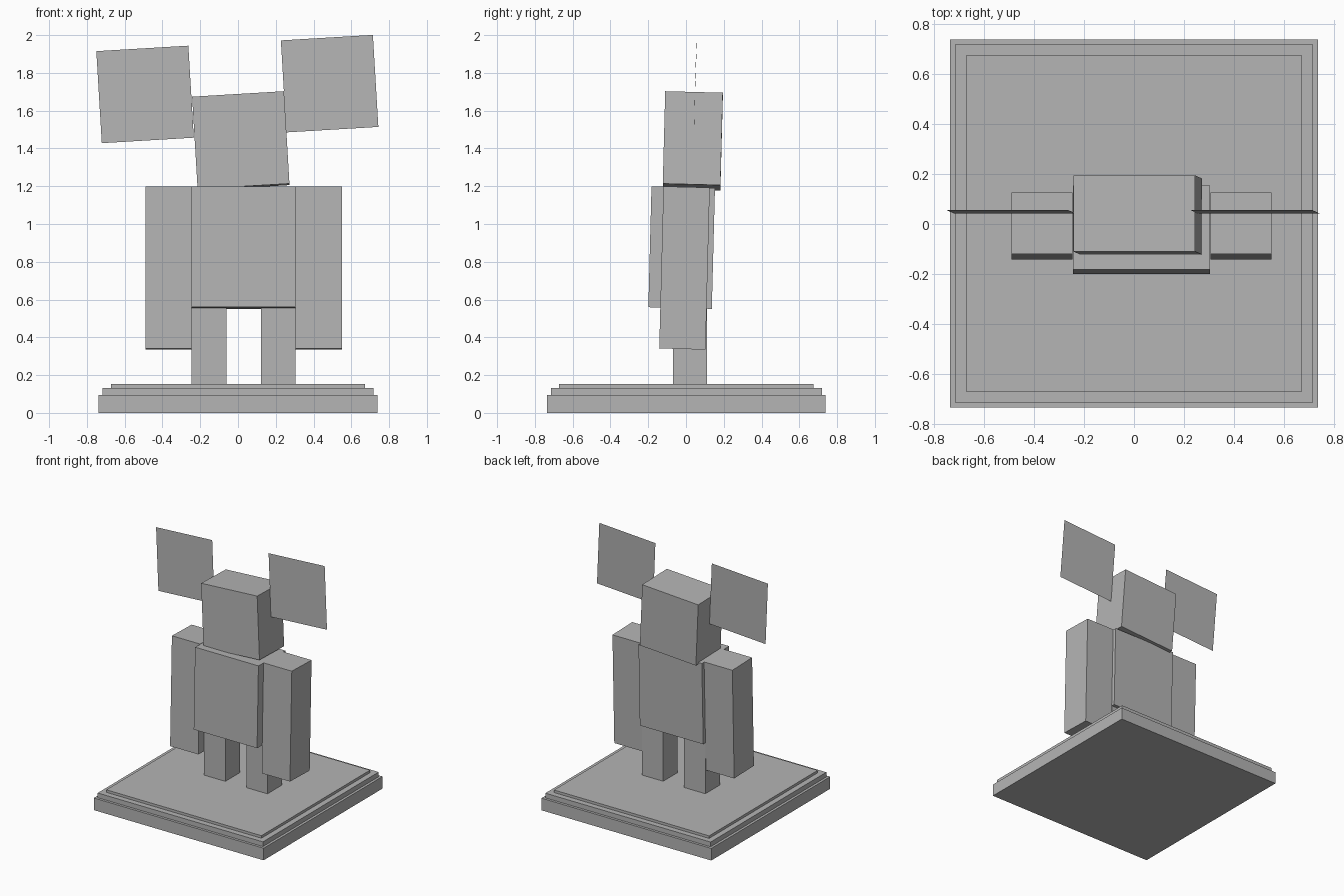
import bpy
from math import radians

cube = bpy.data.objects.get("Cube")
if cube:
    bpy.data.objects.remove(cube, do_unlink=True)

# One plain grey for everything
grey = bpy.data.materials.new("plain_grey")
grey.use_nodes = True
GREY = (0.46, 0.46, 0.46, 1)
grey.diffuse_color = GREY
grey.node_tree.nodes["Principled BSDF"].inputs["Base Color"].default_value = GREY

LEAN = radians(-1.5)   # whole figure leans slightly back
TILT = radians(-3.4)   # head and ears cock sideways


def finish(name, size, rot):
    ob = bpy.context.object
    ob.name = name
    ob.scale = size
    ob.rotation_euler = rot
    ob.data.materials.append(grey)
    return ob


def box(name, centre, size, rot=(0, 0, 0)):
    bpy.ops.mesh.primitive_cube_add(size=1, location=centre)
    return finish(name, size, rot)


def sheet(name, centre, side):
    # Upright single-sided square, tilted with the head
    bpy.ops.mesh.primitive_plane_add(size=1, location=centre)
    ob = finish(name, (side, side, 1), (0, 0, 0))
    ob.rotation_euler = (radians(90) + LEAN, TILT, 0)
    return ob


# Stepped base
for name, width, low, high in (("base_lower", 1.475, 0, 0.095),
                               ("base_middle", 1.435, 0.095, 0.132),
                               ("base_upper", 1.347, 0.132, 0.152)):
    box(name, (0, 0.002, (low + high) / 2), (width, width, high - low))

# Legs and arms, paired about the body's centre line
MID = 0.03
for side, s in (("right", -1), ("left", 1)):
    box(side + "_leg", (MID + s * 0.183, 0.02, 0.355), (0.184, 0.18, 0.41))
    box(side + "_arm", (MID + s * 0.398, -0.008, 0.767), (0.245, 0.245, 0.858), (LEAN, 0, 0))

# Body and head
box("body", (MID, -0.023, 0.875), (0.55, 0.336, 0.64), (LEAN, 0, 0))
box("head", (0.015, 0.036, 1.44), (0.487, 0.305, 0.49), (LEAN, TILT, 0))

# Flat square ears
sheet("right_ear", (-0.492, 0.049, 1.686), 0.488)
sheet("left_ear", (0.485, 0.049, 1.743), 0.488)
